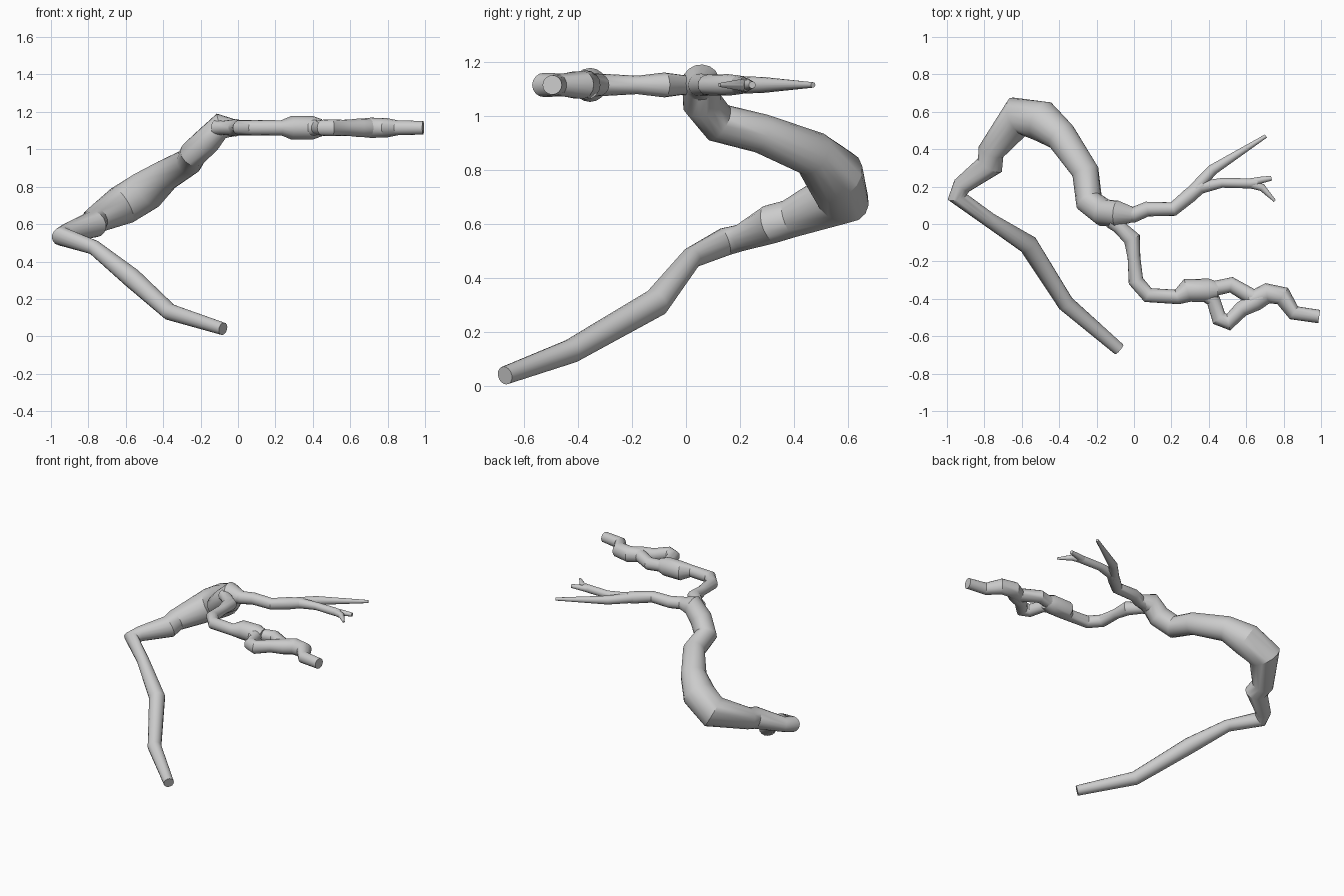
import bpy, bmesh, math
from mathutils import Vector

if "Cube" in bpy.data.objects:
    bpy.data.objects.remove(bpy.data.objects["Cube"])

SIDES = 16


def tube(name, pts):
    """Sweep a round section through (x, y, z, radius) points, capped at both ends."""
    P = [Vector(p[:3]) for p in pts]
    segs = [(b - a).normalized() for a, b in zip(P, P[1:])]
    bm = bmesh.new()
    rings, side = [], None
    for i, p in enumerate(P):
        t = (segs[max(i - 1, 0)] + segs[min(i, len(segs) - 1)]).normalized()
        ref = side if side else Vector((0, 0, 1))
        side = (ref - t * ref.dot(t)).normalized()
        other = t.cross(side)
        r = pts[i][3]
        rings.append([bm.verts.new(p + r * (side * math.cos(a) + other * math.sin(a)))
                      for a in (2 * math.pi * k / SIDES for k in range(SIDES))])
    for a, b in zip(rings, rings[1:]):
        for k in range(SIDES):
            n = (k + 1) % SIDES
            bm.faces.new((a[k], a[n], b[n], b[k]))
    bm.faces.new(rings[0][::-1])
    bm.faces.new(rings[-1])
    bmesh.ops.recalc_face_normals(bm, faces=bm.faces)
    me = bpy.data.meshes.new(name)
    bm.to_mesh(me)
    bm.free()
    ob = bpy.data.objects.new(name, me)
    bpy.context.collection.objects.link(ob)
    bpy.ops.object.select_all(action='DESELECT')
    ob.select_set(True)
    bpy.context.view_layer.objects.active = ob
    bpy.ops.object.shade_smooth_by_angle(angle=math.radians(30))


def flat(pts, z=1.115):
    """Branches lie in one level plane."""
    return [(x, y, z, r) for x, y, r in pts]


# main stem climbing from the ground to the fork
tube("main_stem", [
    (-.08, -.67, .04, .034), (-.365, -.425, .13, .045), (-.565, -.11, .31, .053),
    (-.77, .02, .475, .04), (-.945, .145, .535, .052), (-.92, .205, .55, .05),
    (-.77, .315, .60, .073), (-.765, .385, .62, .072), (-.62, .575, .70, .108),
    (-.49, .55, .78, .11), (-.39, .47, .86, .085), (-.26, .28, .935, .073),
    (-.24, .12, .975, .074), (-.16, .06, 1.05, .074), (-.09, .055, 1.125, .07),
    (-.01, .05, 1.115, .042)])

# thin branch with its tapered twigs
tube("thin_branch", flat([(-.1, .06, .06), (0, .05, .042), (.07, .08, .04),
                          (.21, .08, .038), (.3, .155, .04), (.37, .21, .033)]))
tube("long_twig", flat([(.31, .17, .034), (.42, .29, .029), (.705, .47, .01)]))
tube("short_twig", flat([(.33, .19, .036), (.47, .22, .026), (.62, .217, .027), (.66, .22, .022)]))
tube("twig_tip_upper", flat([(.62, .22, .024), (.68, .235, .018), (.735, .245, .013)]))
tube("twig_tip_lower", flat([(.62, .215, .024), (.685, .195, .02), (.753, .123, .007)]))

# thick branch, splitting round a hole and joining again
tube("thick_branch", flat([(-.12, .015, .04), (-.08, -.015, .037), (-.01, -.08, .046),
                           (0, -.18, .034), (.01, -.305, .041), (.075, -.38, .041),
                           (.23, -.39, .04), (.285, -.355, .063), (.4, -.355, .063),
                           (.45, -.355, .045)]))
tube("loop_upper", flat([(.38, -.355, .06), (.43, -.345, .04), (.52, -.325, .042),
                         (.63, -.39, .044), (.68, -.395, .05)]))
tube("loop_lower", flat([(.38, -.36, .055), (.425, -.41, .038), (.455, -.505, .043),
                         (.505, -.525, .045), (.575, -.455, .042), (.65, -.415, .05),
                         (.7, -.38, .05)]))
tube("branch_end", flat([(.62, -.41, .045), (.71, -.37, .054), (.795, -.385, .052),
                         (.855, -.475, .04), (.99, -.495, .036)]))
